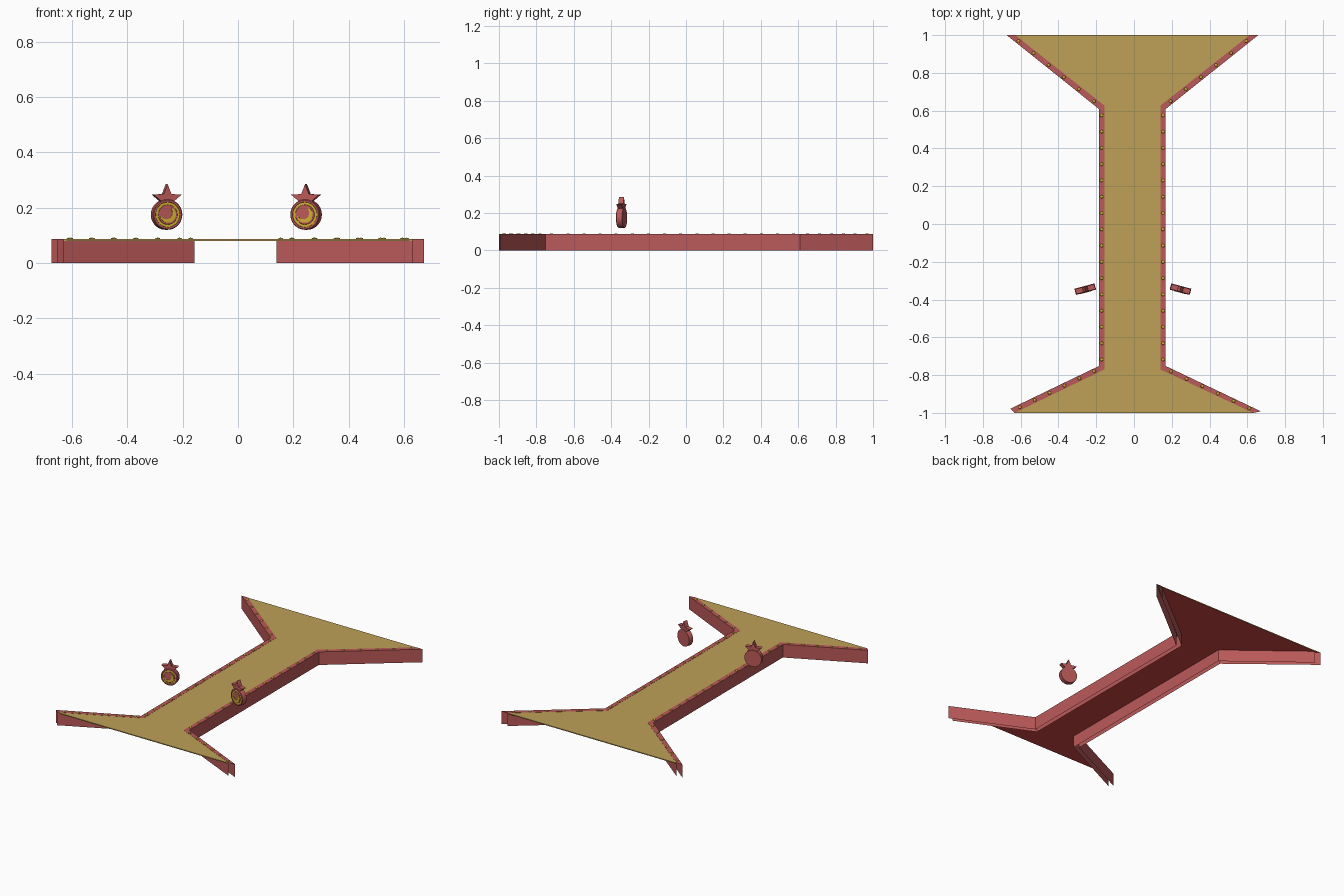
import bpy, bmesh, math
from mathutils import Vector, Matrix

if "Cube" in bpy.data.objects:
    bpy.data.objects.remove(bpy.data.objects["Cube"])


def material(name, rgb):
    m = bpy.data.materials.new(name)
    m.diffuse_color = (*rgb, 1)
    m.use_nodes = True
    m.node_tree.nodes["Principled BSDF"].inputs["Base Color"].default_value = m.diffuse_color
    return m


RED = material("soft red", (0.50, 0.10, 0.10))
SAND = material("sand gold", (0.52, 0.355, 0.095))
DARK = material("deep red", (0.60, 0.058, 0.05))
GOLD = material("bright gold", (0.62, 0.43, 0.03))


def make(name, bm, *mats):
    mesh = bpy.data.meshes.new(name)
    bm.to_mesh(mesh)
    bm.free()
    for m in mats:
        mesh.materials.append(m)
    ob = bpy.data.objects.new(name, mesh)
    bpy.context.collection.objects.link(ob)
    return ob


# Outline of each border: inner and outer edge, from back to front
SIDES = {
    "left": ([(-0.629, 1), (-0.157, 0.627), (-0.157, -0.77), (-0.632, -1)],
             [(-0.674, 1), (-0.186, 0.609), (-0.186, -0.752), (-0.655, -0.978)]),
    "right": ([(0.612, 1), (0.14, 0.627), (0.14, -0.77), (0.632, -1)],
              [(0.658, 1), (0.168, 0.609), (0.168, -0.752), (0.672, -0.992)]),
}
TOP = 0.087

# Walkway deck: thin slab, sand on top and deep red below
bm = bmesh.new()
rows = [(bm.verts.new((*l, 0.086)), bm.verts.new((*r, 0.086)))
        for l, r in zip(SIDES["left"][0], SIDES["right"][0])]
faces = [bm.faces.new((a[0], b[0], b[1], a[1])) for a, b in zip(rows, rows[1:])]
geo = bmesh.ops.extrude_face_region(bm, geom=faces, use_keep_orig=True)["geom"]
bmesh.ops.translate(bm, vec=(0, 0, -0.006),
                    verts=[g for g in geo if isinstance(g, bmesh.types.BMVert)])
bmesh.ops.recalc_face_normals(bm, faces=bm.faces)
for f in bm.faces:
    f.material_index = 1 if f.calc_center_median().z < 0.081 else 0
make("walkway_deck", bm, SAND, DARK)

for side, (inner, outer) in SIDES.items():
    # Border: hollow channel open at the bottom and ends
    bm = bmesh.new()
    rings = []
    for i, o in zip(inner, outer):
        pts = [(*o, 0), (*o, TOP), (*i, TOP), (*i, 0)]
        rings.append([bm.verts.new(p) for p in pts])
    for a, b in zip(rings, rings[1:]):
        for k in range(3):
            f = bm.faces.new((a[k], a[k + 1], b[k + 1], b[k]))
            if side == "right":
                f.normal_flip()
    bm.normal_update()
    make(side + "_border", bm, RED)

    # Low domed studs along the top of the border
    bm = bmesh.new()
    mid = [(Vector(i) + Vector(o)) / 2 for i, o in zip(inner, outer)]
    for a, b, n in zip(mid, mid[1:], (6, 16, 6)):
        for k in range(n):
            p = a.lerp(b, (k + 0.5) / n)
            bmesh.ops.create_uvsphere(
                bm, u_segments=10, v_segments=6, radius=0.009,
                matrix=Matrix.Translation((p.x, p.y, TOP)) @ Matrix.Diagonal((1, 1, 0.5, 1)))
    for f in bm.faces:
        f.smooth = True
    make(side + "_studs", bm, GOLD)


def plate(bm, outline, y0, y1):
    """Extrude an x-z outline from y0 to y1."""
    f = bm.faces.new([bm.verts.new((x, y0, z)) for x, z in outline])
    geo = bmesh.ops.extrude_face_region(bm, geom=[f], use_keep_orig=True)["geom"]
    bmesh.ops.translate(bm, vec=(0, y1 - y0, 0),
                        verts=[g for g in geo if isinstance(g, bmesh.types.BMVert)])
    bmesh.ops.recalc_face_normals(bm, faces=bm.faces)


def polar(r, deg):
    return r * math.cos(math.radians(deg)), r * math.sin(math.radians(deg))


# Disc profile: radius and y, with a sunken gold ring
PROFILE = [(0.055, 0.017), (0.055, -0.014), (0.052, -0.017), (0.046, -0.017),
           (0.045, -0.0155), (0.036, -0.0155), (0.035, -0.0165)]
N = 28

for side, x, turn in (("left", -0.258, 15), ("right", 0.246, -15)):
    place = Matrix.Translation((x, -0.345, 0.175)) @ Matrix.Rotation(math.radians(turn), 4, 'Z')

    # Round medallion
    bm = bmesh.new()
    rings = []
    for r, y in PROFILE:
        ring = []
        for k in range(N):
            px, pz = polar(r, 360 * k / N)
            ring.append(bm.verts.new((px, y, pz)))
        rings.append(ring)
    for j in range(len(rings) - 1):
        for k in range(N):
            f = bm.faces.new((rings[j][k], rings[j][(k + 1) % N],
                              rings[j + 1][(k + 1) % N], rings[j + 1][k]))
            f.material_index = 1 if j == 4 else 0
            f.smooth = j == 0
    bm.faces.new(rings[0])
    bm.faces.new(rings[-1])
    for e in bm.edges:
        e.smooth = len(e.link_faces) == 2 and all(f.smooth for f in e.link_faces)
    bmesh.ops.recalc_face_normals(bm, faces=bm.faces)
    make(side + "_medallion", bm, RED, GOLD).matrix_world = place

    # Plain crescent on the medallion face
    bm = bmesh.new()
    arc_out = [polar(0.03, a) for a in range(-170, 61, 23)]
    arc_in = [(px - 0.006, pz + 0.006) for px, pz in (polar(0.023, a) for a in range(37, -148, -23))]
    plate(bm, arc_out + arc_in, -0.0165, -0.0185)
    make(side + "_crescent_ornament", bm, GOLD).matrix_world = place

    # Five-pointed star on top
    bm = bmesh.new()
    star = []
    for k in range(10):
        px, pz = polar(0.055 if k % 2 == 0 else 0.024, 90 + 36 * k)
        star.append((px, pz + 0.055))
    plate(bm, star, -0.014, 0.014)
    make(side + "_star", bm, RED).matrix_world = place
